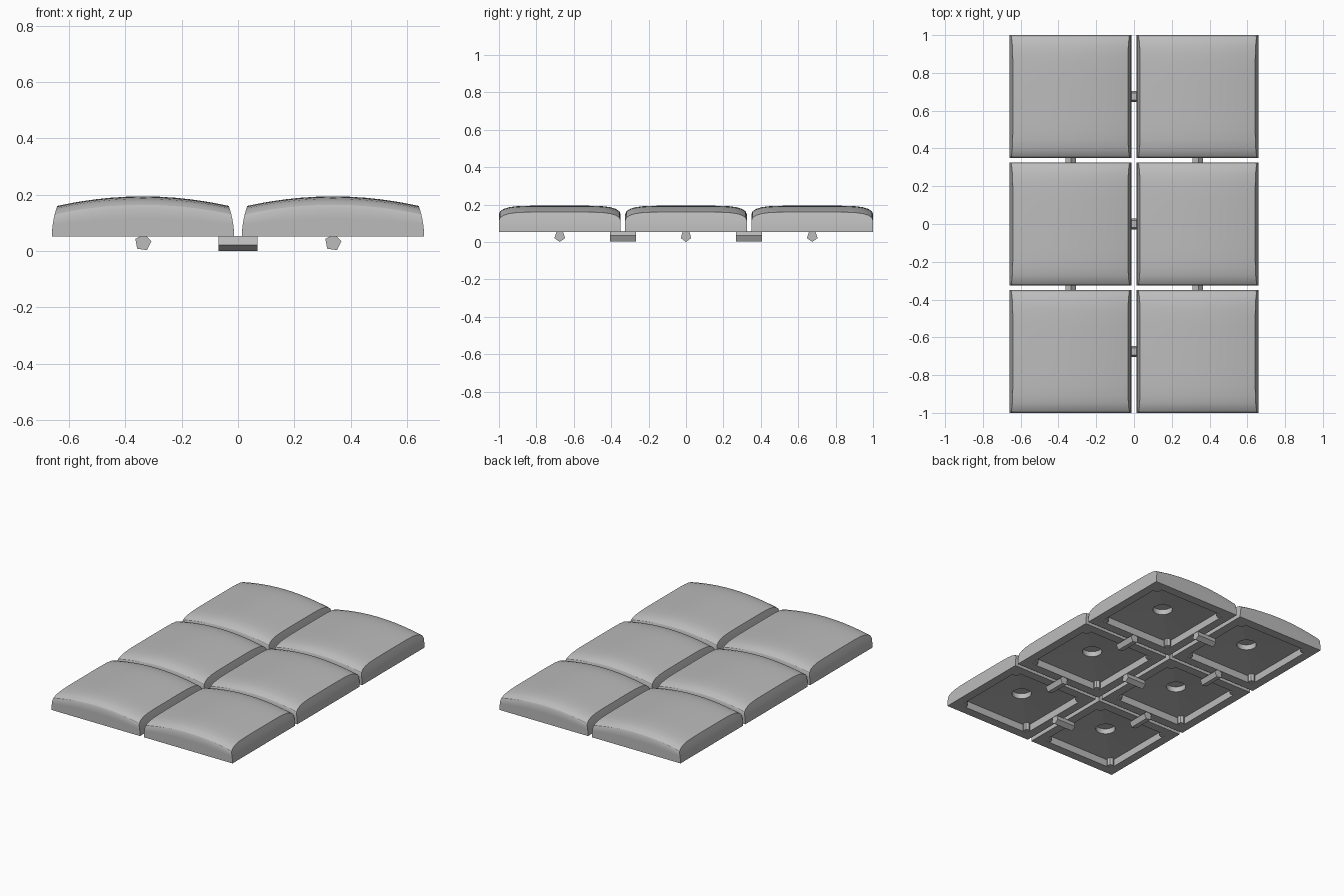
import bpy, bmesh
from math import sin, cos, pi, radians, atan2
from mathutils import Vector

cube = bpy.data.objects.get("Cube")
if cube:
    bpy.data.objects.remove(cube)

grey = bpy.data.materials.new("plain_grey")
grey.use_nodes = True
colour = (0.5, 0.5, 0.5, 1)
grey.diffuse_color = colour
grey.node_tree.nodes["Principled BSDF"].inputs["Base Color"].default_value = colour

BASE, HALF_X, HALF_Y, N = 0.052, 0.323, 0.325, 16
PITCH_X, PITCH_Y = 0.337, 0.675


def finish(bm, name):
    bmesh.ops.recalc_face_normals(bm, faces=bm.faces)
    mesh = bpy.data.meshes.new(name)
    bm.to_mesh(mesh)
    bm.free()
    mesh.materials.append(grey)
    obj = bpy.data.objects.new(name, mesh)
    bpy.context.collection.objects.link(obj)
    return obj


def crown(u, v):
    return 0.194 - 0.034 * u * u - 0.045 * (1 - max(0, 1 - abs(v) ** 6) ** 0.5)


def half_width(z):
    return HALF_X - 1.6 * (z - BASE) ** 2


def bridge(bm, a, b):
    for i in range(len(a)):
        j = (i + 1) % len(a)
        bm.faces.new((a[i], a[j], b[j], b[i]))


def make_tile():
    bm = bmesh.new()
    steps = [sin(pi / 2 * (2 * i / N - 1)) for i in range(N + 1)]

    # domed top
    grid = [[bm.verts.new((u * half_width(crown(1, v)), v * HALF_Y, crown(u, v)))
             for u in steps] for v in steps]
    for j in range(N):
        for i in range(N):
            bm.faces.new((grid[j][i], grid[j][i + 1], grid[j + 1][i + 1], grid[j + 1][i]))
    rim = ([(i, 0) for i in range(N)] + [(N, j) for j in range(N)]
           + [(N - i, N) for i in range(N)] + [(0, N - j) for j in range(N)])
    loop = [grid[j][i] for i, j in rim]
    tops = [v.co.z for v in loop]
    uv = [(steps[i], steps[j]) for i, j in rim]

    # leaning sides down to the flat rim
    for t in (0.67, 0.33, 0):
        ring = []
        for (u, v), top in zip(uv, tops):
            z = BASE + (top - BASE) * t
            ring.append(bm.verts.new((u * half_width(z), v * HALF_Y, z)))
        bridge(bm, loop, ring)
        loop = ring

    # hollow underside with a shallow hipped ceiling
    for size, z in ((0.265, BASE), (0.265, 0.1)):
        ring = [bm.verts.new((u * size, v * size, z)) for u, v in uv]
        bridge(bm, loop, ring)
        loop = ring

    # round socket in the middle of the ceiling
    for z in (0.115, 0.15):
        ring = []
        for u, v in uv:
            a = atan2(v, u)
            ring.append(bm.verts.new((0.06 * cos(a), 0.06 * sin(a), z)))
        bridge(bm, loop, ring)
        loop = ring
    bm.faces.new(loop)
    return finish(bm, "cushion_tile")


def make_peg(name, location, along_x, turn):
    # five-sided connecting peg
    bm = bmesh.new()
    ends = []
    for s in (-0.07, 0.07):
        ring = []
        for k in range(5):
            a = radians(turn + 72 * k)
            p, z = 0.03 * cos(a), 0.03 * sin(a)
            ring.append(bm.verts.new((s, p, z) if along_x else (p, s, z)))
        bm.faces.new(ring)
        ends.append(ring)
    bridge(bm, *ends)
    finish(bm, name).location = location


def make_posts():
    # small posts in the corners of the hollow
    bm = bmesh.new()
    for x in (-0.25, 0.25):
        for y in (-0.25, 0.25):
            made = bmesh.ops.create_cone(bm, cap_ends=True, segments=8, radius1=0.022,
                                         radius2=0.022, depth=0.055)
            bmesh.ops.translate(bm, verts=made["verts"], vec=Vector((x, y, 0.08)))
    return finish(bm, "corner_posts")


tile = make_tile()
bpy.context.view_layer.objects.active = tile
tile.select_set(True)
bpy.ops.object.shade_smooth_by_angle(angle=radians(32))
posts = make_posts()

# six tiles in two columns and three rows
spots = [(x, y) for x in (-PITCH_X, PITCH_X) for y in (-PITCH_Y, 0, PITCH_Y)]
for part in (tile, posts):
    for n, (x, y) in enumerate(spots):
        obj = part if n == 0 else part.copy()
        if n:
            bpy.context.collection.objects.link(obj)
        obj.location = (x, y, 0)

# pegs across the gaps between columns and rows
for y in (-PITCH_Y, 0, PITCH_Y):
    make_peg("column_peg", (0, y, 0.03), True, -90)
for x in (-PITCH_X, PITCH_X):
    for y in (-PITCH_Y / 2, PITCH_Y / 2):
        make_peg("row_peg", (x, y, 0.03), False, 10)
